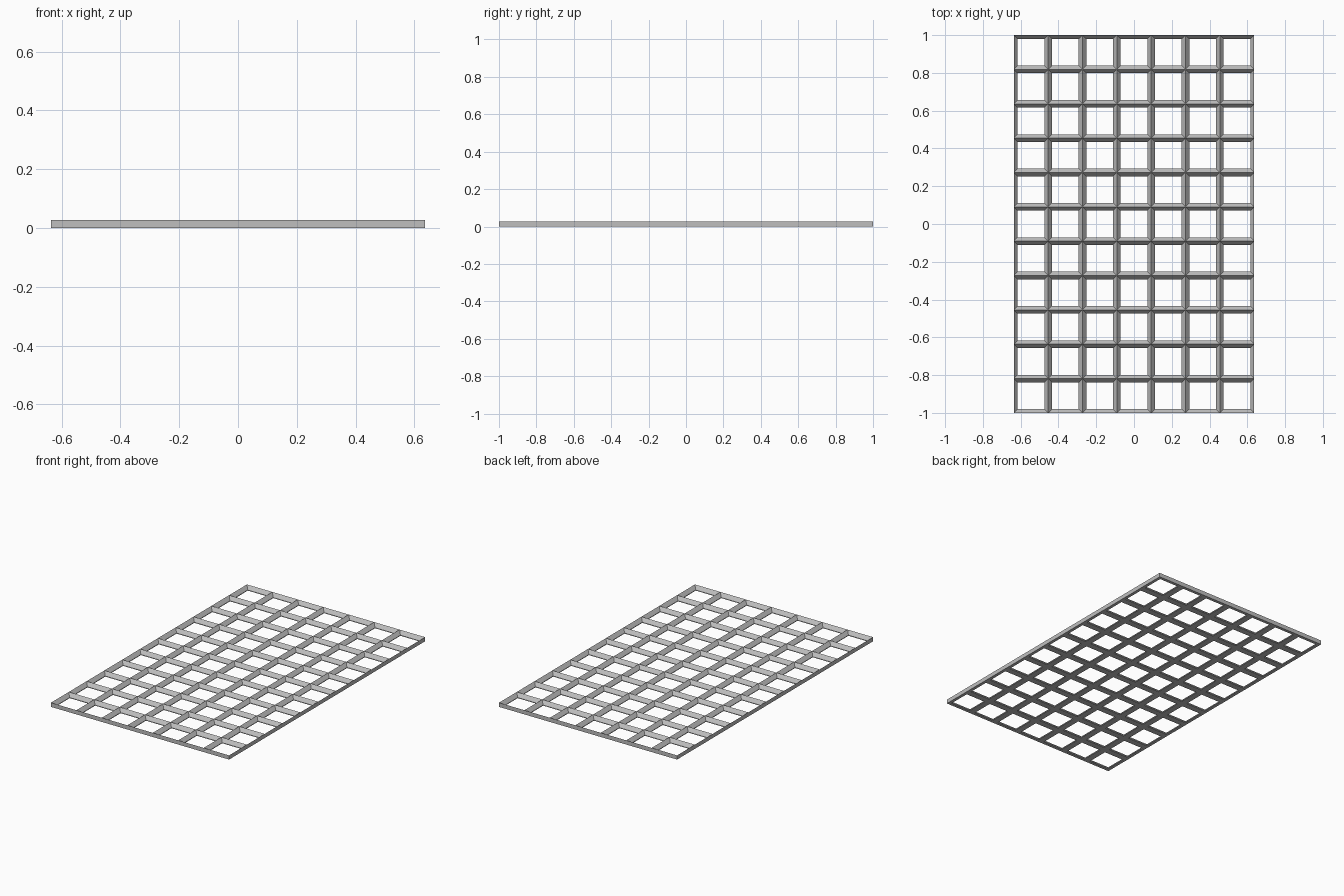
import bpy, bmesh

if "Cube" in bpy.data.objects:
    bpy.data.objects.remove(bpy.data.objects["Cube"])

COLS, ROWS = 7, 11
PITCH = 2 / ROWS          # square cell spacing
HALF_BAR = 0.02           # half width of a bar at its foot
HEIGHT, LIP = 0.027, 0.004

grey = bpy.data.materials.new("grey")
grey.diffuse_color = (0.52, 0.52, 0.52, 1)
grey.use_nodes = True
grey.node_tree.nodes["Principled BSDF"].inputs["Base Color"].default_value = grey.diffuse_color

bm = bmesh.new()


def ring(cx, cy, half, z):
    return [bm.verts.new((cx + sx * half, cy + sy * half, z))
            for sx, sy in ((-1, -1), (1, -1), (1, 1), (-1, 1))]


def band(a, b):
    for k in range(4):
        n = (k + 1) % 4
        bm.faces.new((a[k], a[n], b[n], b[k]))


# Each cell: bevelled slopes from ridge to lip, short upright lip, flat underside
for i in range(COLS):
    for j in range(ROWS):
        cx = (i - (COLS - 1) / 2) * PITCH
        cy = (j - (ROWS - 1) / 2) * PITCH
        ridge = ring(cx, cy, PITCH / 2, HEIGHT)
        lip = ring(cx, cy, PITCH / 2 - HALF_BAR, LIP)
        foot = ring(cx, cy, PITCH / 2 - HALF_BAR, 0)
        under = ring(cx, cy, PITCH / 2, 0)
        band(ridge, lip)
        band(lip, foot)
        band(foot, under)

# Upright outer walls around the perimeter, split at the lip
X, Y = COLS * PITCH / 2, ROWS * PITCH / 2


def wall(nx, ny, count):
    for k in range(count):
        t0, t1 = (k - count / 2) * PITCH, (k + 1 - count / 2) * PITCH
        ends = [(nx * X, t) if nx else (t, ny * Y) for t in (t0, t1)]
        for z0, z1 in ((0, LIP), (LIP, HEIGHT)):
            bm.faces.new([bm.verts.new((*p, z)) for p, z in
                          ((ends[0], z0), (ends[1], z0), (ends[1], z1), (ends[0], z1))])


for s in (-1, 1):
    wall(s, 0, ROWS)
    wall(0, s, COLS)

bmesh.ops.remove_doubles(bm, verts=bm.verts, dist=1e-4)
bmesh.ops.recalc_face_normals(bm, faces=bm.faces)

mesh = bpy.data.meshes.new("lattice_grid")
bm.to_mesh(mesh)
bm.free()
mesh.materials.append(grey)
obj = bpy.data.objects.new("lattice_grid", mesh)
bpy.context.collection.objects.link(obj)
